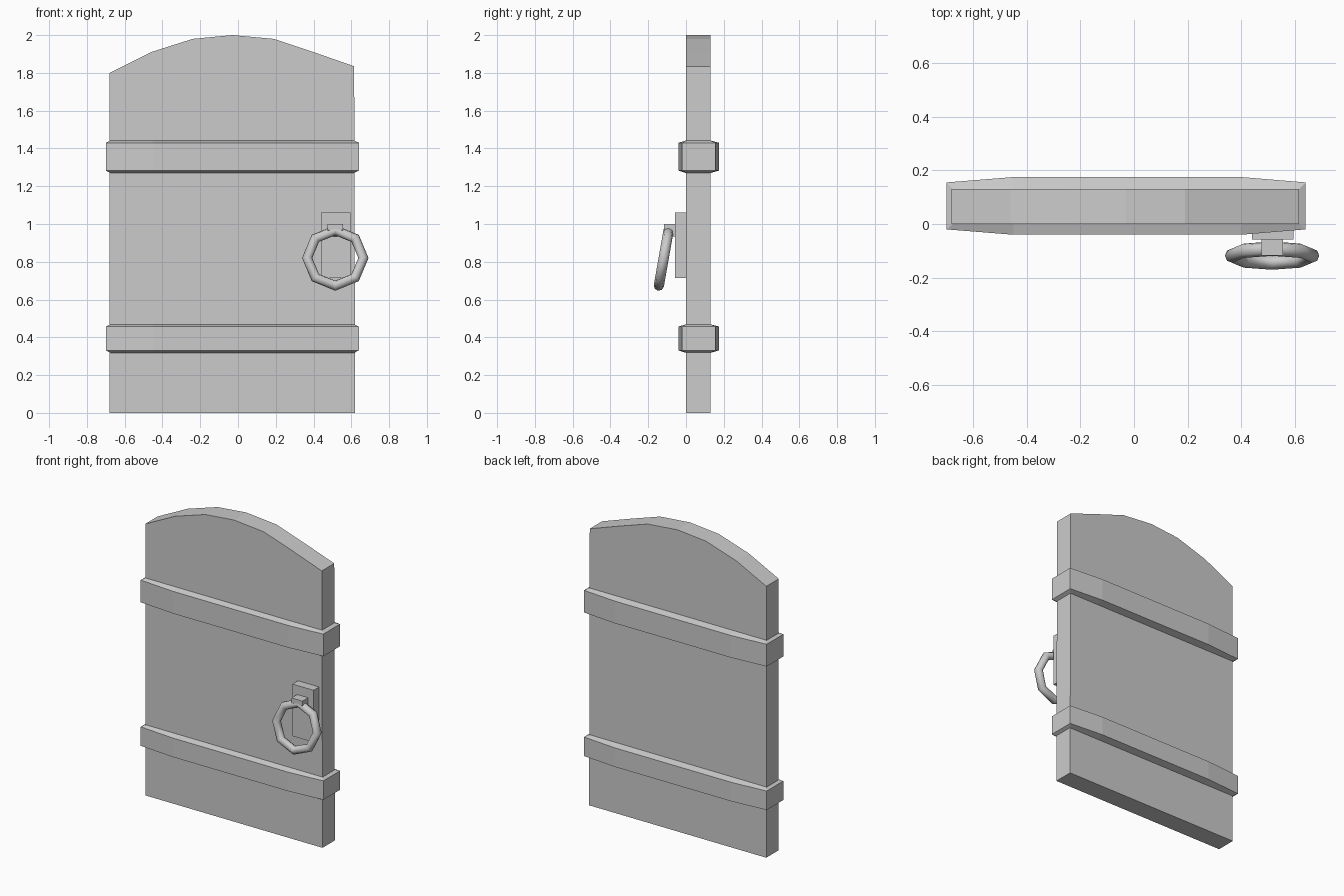
import bpy, bmesh
from math import radians, sin, cos, pi
from mathutils import Matrix

if "Cube" in bpy.data.objects:
    bpy.data.objects.remove(bpy.data.objects["Cube"])


def make_object(name, bm):
    bmesh.ops.recalc_face_normals(bm, faces=bm.faces)
    mesh = bpy.data.meshes.new(name)
    bm.to_mesh(mesh)
    bm.free()
    obj = bpy.data.objects.new(name, mesh)
    bpy.context.collection.objects.link(obj)
    return obj


def loft(name, rings):
    """Join rings of points and cap both ends."""
    bm = bmesh.new()
    rows = [[bm.verts.new(p) for p in ring] for ring in rings]
    n = len(rows[0])
    for a, b in zip(rows, rows[1:]):
        for i in range(n):
            j = (i + 1) % n
            bm.faces.new((a[i], a[j], b[j], b[i]))
    bm.faces.new(rows[0])
    bm.faces.new(rows[-1])
    return make_object(name, bm)


# Arched door panel
outline = [(-0.68, 0), (0.62, 0), (0.615, 1.835), (0.40, 1.91), (0.19, 1.98),
           (-0.03, 2.0), (-0.24, 1.98), (-0.46, 1.91), (-0.68, 1.80)]
loft("door_panel", [[(x, y, z) for x, z in outline] for y in (0, 0.13)])

# Bowed bands wrapping the door, with slightly sloped top and bottom
outer = [(-0.70, -0.02), (-0.45, -0.04), (0.40, -0.04), (0.64, -0.02),
         (0.64, 0.155), (0.40, 0.175), (-0.45, 0.175), (-0.70, 0.155)]
inner = [(-0.675, 0), (-0.45, 0), (0.40, 0), (0.615, 0),
         (0.615, 0.13), (0.40, 0.13), (-0.45, 0.13), (-0.675, 0.13)]
for name, low, high in (("lower_band", 0.318, 0.469), ("upper_band", 1.27, 1.442)):
    levels = ((inner, low), (outer, low + 0.013), (outer, high - 0.012), (inner, high))
    loft(name, [[(x, y, z) for x, y in ring] for ring, z in levels])

# Handle back plate
plate = [(0.44, 0.715), (0.595, 0.715), (0.595, 1.06), (0.44, 1.06)]
loft("handle_plate", [[(x, y, z) for x, z in plate] for y in (-0.058, 0.005)])

# Block holding the ring
hook = [(-0.117, 1.0), (-0.055, 1.0), (-0.055, 0.935), (-0.075, 0.935), (-0.117, 0.968)]
loft("ring_holder", [[(x, y, z) for y, z in hook] for x in (0.475, 0.555)])

# Eight-sided tilted pull ring
bm = bmesh.new()
N, M, R, r = 8, 8, 0.149, 0.027
rows = []
for i in range(N):
    a = 2 * pi * i / N
    rows.append([])
    for k in range(M):
        b = 2 * pi * k / M
        d = R + r * cos(b)
        rows[-1].append(bm.verts.new((d * cos(a), r * sin(b), d * sin(a))))
for i in range(N):
    p, q = rows[i], rows[(i + 1) % N]
    for k in range(M):
        m = (k + 1) % M
        bm.faces.new((p[k], p[m], q[m], q[k]))
bm.transform(Matrix.Translation((0.515, -0.118, 0.82)) @ Matrix.Rotation(radians(-10), 4, 'X'))
ring = make_object("pull_ring", bm)
ring.data.polygons.foreach_set("use_smooth", [True] * len(ring.data.polygons))
